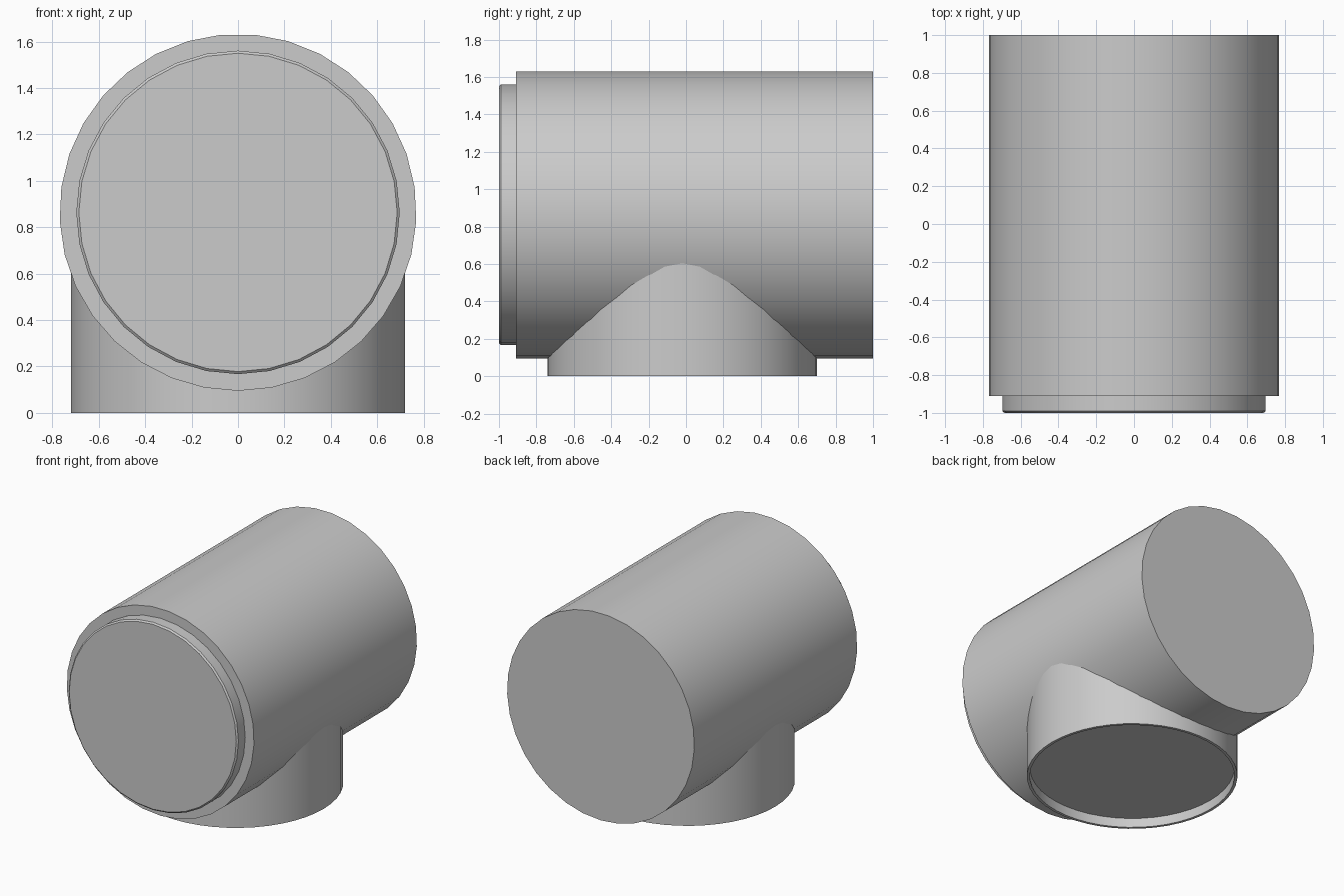
import bpy, bmesh, math
from mathutils import Matrix

default = bpy.data.objects.get("Cube")
if default:
    bpy.data.objects.remove(default)

grey = bpy.data.materials.new("light grey")
grey.use_nodes = True
colour = (0.6, 0.6, 0.6, 1)
grey.diffuse_color = colour
grey.node_tree.nodes["Principled BSDF"].inputs["Base Color"].default_value = colour


def lathe(name, profile, sides, matrix):
    """Turn a (radius, height) profile about local z, capping both ends."""
    bm = bmesh.new()
    rings = []
    for r, h in profile:
        angles = [2 * math.pi * i / sides for i in range(sides)]
        rings.append([bm.verts.new((r * math.cos(a), r * math.sin(a), h)) for a in angles])
    for low, high in zip(rings, rings[1:]):
        for i in range(sides):
            j = (i + 1) % sides
            bm.faces.new((low[i], low[j], high[j], high[i]))
    bm.faces.new(rings[0][::-1])
    bm.faces.new(rings[-1])
    bmesh.ops.recalc_face_normals(bm, faces=bm.faces)
    bm.transform(matrix)
    mesh = bpy.data.meshes.new(name)
    bm.to_mesh(mesh)
    bm.free()
    mesh.materials.append(grey)
    obj = bpy.data.objects.new(name, mesh)
    bpy.context.collection.objects.link(obj)
    bpy.ops.object.select_all(action="DESELECT")
    obj.select_set(True)
    bpy.context.view_layer.objects.active = obj
    bpy.ops.object.shade_smooth_by_angle(angle=math.radians(30))
    return obj


# Horizontal axis: local z runs to the back, first vertex points down
axis = (Matrix.Translation((0, 0, 0.864)) @ Matrix.Rotation(-math.pi / 2, 4, "X")
        @ Matrix.Rotation(math.pi / 2, 4, "Z"))

# Main pipe with a stepped, chamfered lip on the front end
lathe("main_pipe", [(0.769, -0.91), (0.769, 1.0)], 33, axis)
lathe("front_lip", [(0.686, -1.0), (0.697, -0.99), (0.697, -0.9)], 32, axis)

# Vertical branch with a shallow recessed socket underneath
lathe("branch_pipe", [(0.7, 0.07), (0.7, 0.0), (0.72, 0.0), (0.72, 0.61)], 48,
      Matrix.Translation((0, -0.02, 0)))
